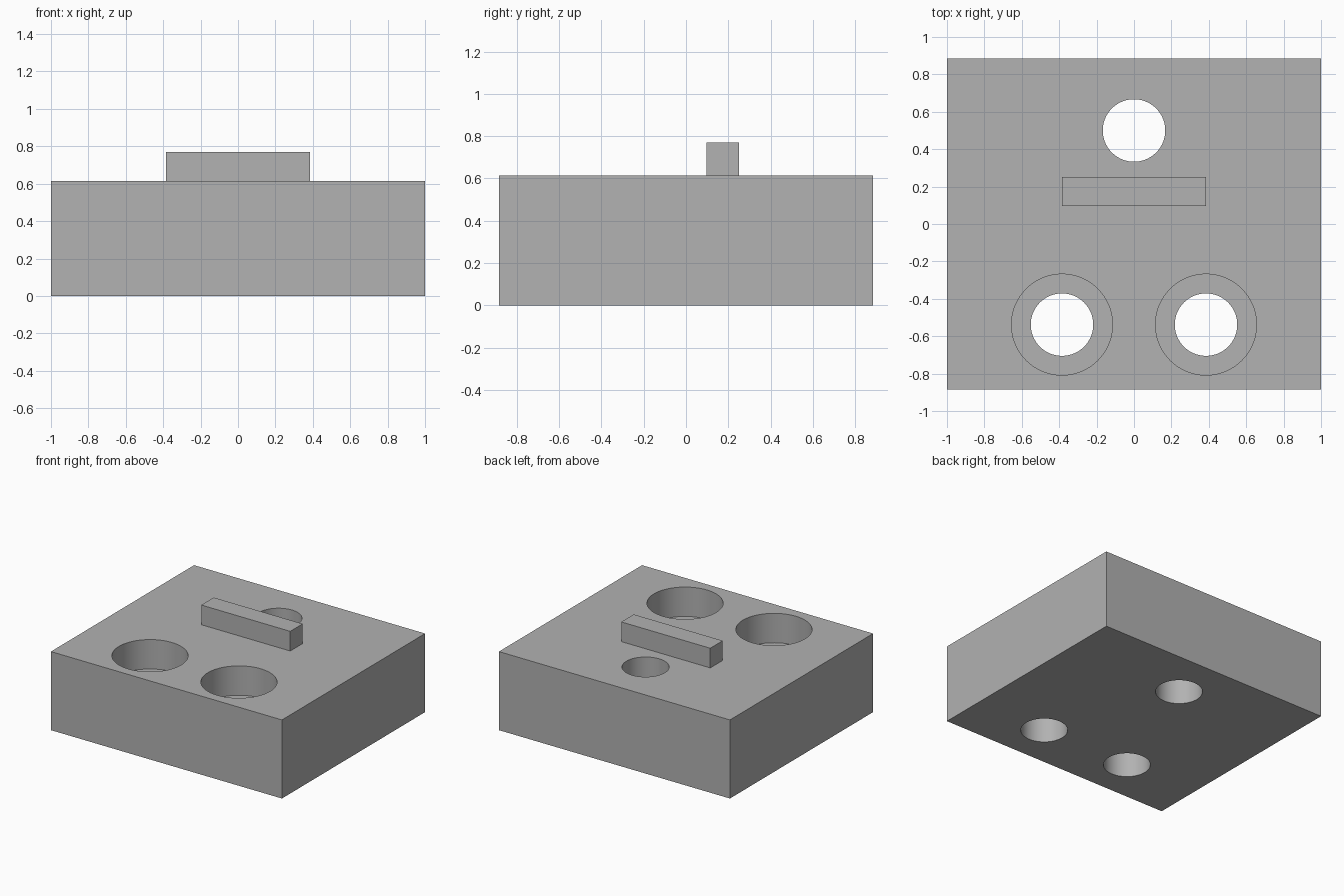
import bpy

if "Cube" in bpy.data.objects:
    bpy.data.objects.remove(bpy.data.objects["Cube"], do_unlink=True)

HEIGHT = 0.615
BORE_DEPTH = 0.23
HOLE_RADIUS = 0.167
BORE_RADIUS = 0.27

grey = bpy.data.materials.new("plain_grey")
grey.use_nodes = True
colour = (0.445, 0.445, 0.445, 1)
grey.diffuse_color = colour
grey.node_tree.nodes["Principled BSDF"].inputs["Base Color"].default_value = colour


def box(name, size, centre):
    bpy.ops.mesh.primitive_cube_add(size=1, location=centre)
    obj = bpy.context.object
    obj.name = name
    obj.scale = size
    bpy.ops.object.transform_apply(location=False, rotation=False, scale=True)
    obj.data.materials.append(grey)
    return obj


def drill(target, x, y, radius, bottom, top):
    """Cut a round vertical hole through the target between two heights."""
    bpy.ops.mesh.primitive_cylinder_add(
        vertices=96, radius=radius, depth=top - bottom,
        location=(x, y, (top + bottom) / 2))
    cutter = bpy.context.object
    cutter.hide_render = True
    cutter.data.materials.append(grey)
    bpy.context.view_layer.objects.active = target
    cut = target.modifiers.new("hole", "BOOLEAN")
    cut.operation = "DIFFERENCE"
    cut.solver = "EXACT"
    cut.object = cutter
    bpy.ops.object.modifier_apply(modifier=cut.name)
    bpy.data.objects.remove(cutter, do_unlink=True)


# Block with one plain hole and two counterbored holes
block = box("block", (2, 1.77, HEIGHT), (0, 0, HEIGHT / 2))
drill(block, 0, 0.5, HOLE_RADIUS, -0.1, HEIGHT + 0.1)
for side in (-1, 1):
    x, y = side * 0.385, -0.538
    drill(block, x, y, BORE_RADIUS, HEIGHT - BORE_DEPTH, HEIGHT + 0.1)
    drill(block, x, y, HOLE_RADIUS, -0.1, HEIGHT)

bpy.ops.object.select_all(action="DESELECT")
block.select_set(True)
bpy.context.view_layer.objects.active = block
bpy.ops.object.shade_smooth_by_angle(angle=0.5)

# Raised bar on the top face
box("raised_bar", (0.77, 0.154, 0.154), (0, 0.173, HEIGHT + 0.077))
